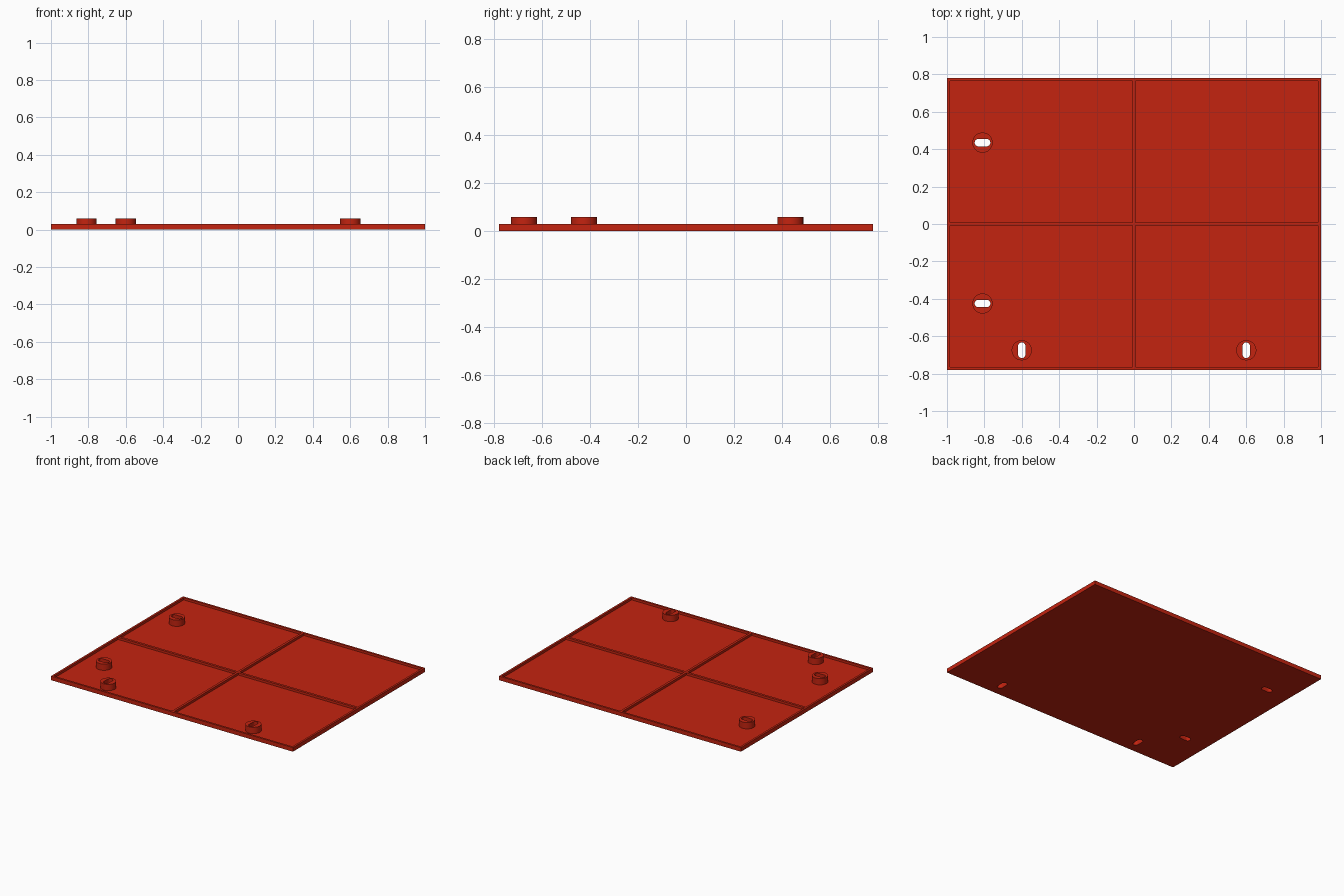
import bpy, bmesh
from math import sin, cos, pi, radians

cube = bpy.data.objects.get("Cube")
if cube:
    bpy.data.objects.remove(cube)

red = bpy.data.materials.new("brick red")
red.use_nodes = True
colour = (0.55, 0.017, 0.005, 1)
red.diffuse_color = colour
red.node_tree.nodes["Principled BSDF"].inputs["Base Color"].default_value = colour

HALF_X, HALF_Y = 1.0, 0.78
FLOOR, RIM_TOP, BOSS_TOP = 0.013, 0.03, 0.06
RIM, HALF_RIB = 0.015, 0.009
BOSS_R = 0.054


def prism(name, outline, z0, z1):
    """Extrude a flat outline from z0 up to z1."""
    bm = bmesh.new()
    face = bm.faces.new([bm.verts.new((x, y, z0)) for x, y in outline])
    new = bmesh.ops.extrude_face_region(bm, geom=[face])["geom"]
    top = [v for v in new if isinstance(v, bmesh.types.BMVert)]
    bmesh.ops.translate(bm, verts=top, vec=(0, 0, z1 - z0))
    bmesh.ops.recalc_face_normals(bm, faces=bm.faces)
    mesh = bpy.data.meshes.new(name)
    bm.to_mesh(mesh)
    bm.free()
    mesh.materials.append(red)
    obj = bpy.data.objects.new(name, mesh)
    bpy.context.collection.objects.link(obj)
    return obj


def rectangle(x0, x1, y0, y1):
    return [(x0, y0), (x1, y0), (x1, y1), (x0, y1)]


def slot_outline(cx, cy, along_x, reach=0.022, r=0.02, steps=12):
    """Rounded slot: two half circles joined by straight sides."""
    points = []
    for side in (1, -1):
        for i in range(steps + 1):
            a = -pi / 2 + pi * i / steps
            u, v = side * (reach + r * cos(a)), side * r * sin(a)
            points.append((cx + u, cy + v) if along_x else (cx - v, cy + u))
    return points


def cut(target, cutter):
    """Subtract the cutter, then discard it."""
    cutter.hide_render = True
    mod = target.modifiers.new("cut", 'BOOLEAN')
    mod.operation, mod.solver, mod.object = 'DIFFERENCE', 'EXACT', cutter
    bpy.context.view_layer.objects.active = target
    bpy.ops.object.modifier_apply(modifier=mod.name)
    bpy.data.objects.remove(cutter)


# Tray: four pockets leave the rim and the crossing ribs
tray = prism("tray", rectangle(-HALF_X, HALF_X, -HALF_Y, HALF_Y), 0, RIM_TOP)
for sx in (-1, 1):
    for sy in (-1, 1):
        xs = sorted((sx * HALF_RIB, sx * (HALF_X - RIM)))
        ys = sorted((sy * HALF_RIB, sy * (HALF_Y - RIM)))
        cut(tray, prism("pocket_cutter", rectangle(*xs, *ys), FLOOR, 0.1))

# Slotted bosses, with the slots running on through the floor
bosses = [("rear_side_boss", -0.81, 0.435, True),
          ("front_side_boss", -0.81, -0.425, True),
          ("right_front_boss", -0.6, -0.675, False),
          ("left_front_boss", 0.6, -0.675, False)]
for name, cx, cy, along_x in bosses:
    ring = [(cx + BOSS_R * cos(2 * pi * i / 48), cy + BOSS_R * sin(2 * pi * i / 48))
            for i in range(48)]
    boss = prism(name, ring, FLOOR, BOSS_TOP)
    for part in (boss, tray):
        cut(part, prism("slot_cutter", slot_outline(cx, cy, along_x), -0.1, 0.2))

# Smooth round walls, crisp edges
bpy.ops.object.select_all(action='DESELECT')
for name in ["tray"] + [b[0] for b in bosses]:
    bpy.data.objects[name].select_set(True)
bpy.context.view_layer.objects.active = tray
bpy.ops.object.shade_smooth_by_angle(angle=radians(30))
